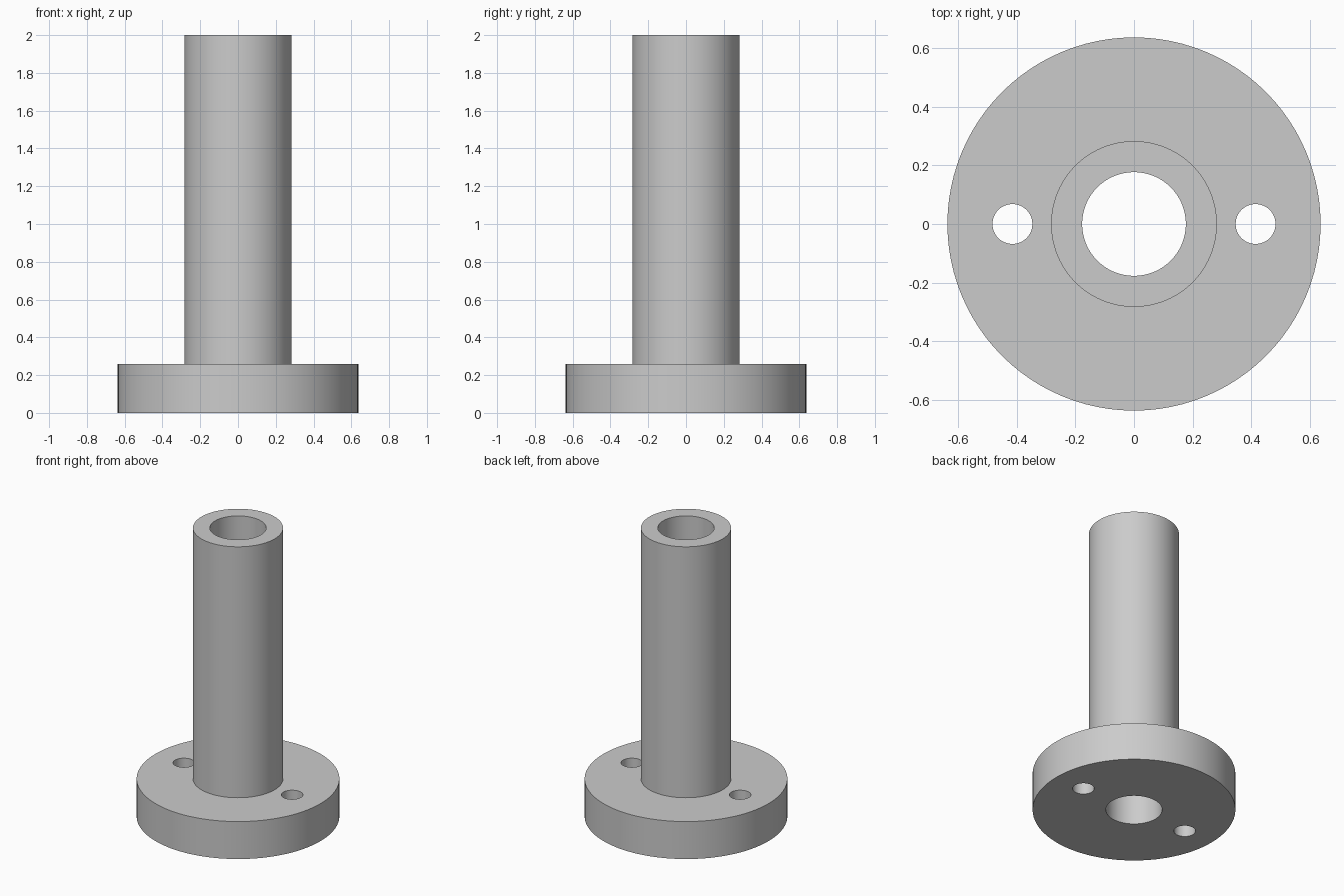
import bpy
import bmesh
import math

SEGMENTS = 96
FLANGE_R, FLANGE_H = 0.637, 0.26
TUBE_R, BORE_R, HEIGHT = 0.283, 0.177, 2.0
HOLE_R, HOLE_X = 0.068, 0.415

cube = bpy.data.objects.get("Cube")
if cube:
    bpy.data.objects.remove(cube, do_unlink=True)

# Plain grey material
grey = bpy.data.materials.new("grey")
grey.use_nodes = True
colour = (0.6, 0.6, 0.6, 1)
grey.diffuse_color = colour
grey.node_tree.nodes["Principled BSDF"].inputs["Base Color"].default_value = colour


def lathe(name, profile):
    """Revolve a closed (radius, height) profile around z."""
    bm = bmesh.new()
    verts = [bm.verts.new((r, 0, z)) for r, z in profile]
    edges = [bm.edges.new((v, verts[i - 1])) for i, v in enumerate(verts)]
    bmesh.ops.spin(bm, geom=verts + edges, cent=(0, 0, 0), axis=(0, 0, 1),
                   angle=math.tau, steps=SEGMENTS, use_merge=True)
    bmesh.ops.remove_doubles(bm, verts=bm.verts[:], dist=0.0001)
    bmesh.ops.recalc_face_normals(bm, faces=bm.faces[:])
    mesh = bpy.data.meshes.new(name)
    bm.to_mesh(mesh)
    bm.free()
    obj = bpy.data.objects.new(name, mesh)
    bpy.context.collection.objects.link(obj)
    mesh.materials.append(grey)
    return obj


def drill(target, x):
    """Cut a vertical through hole in the flange."""
    bpy.ops.mesh.primitive_cylinder_add(vertices=48, radius=HOLE_R, depth=1,
                                        location=(x, 0, 0))
    cutter = bpy.context.object
    cutter.hide_render = True
    cutter.data.materials.append(grey)
    mod = target.modifiers.new("bolt_hole", "BOOLEAN")
    mod.operation = "DIFFERENCE"
    mod.solver = "EXACT"
    mod.object = cutter
    bpy.context.view_layer.objects.active = target
    bpy.ops.object.modifier_apply(modifier=mod.name)
    bpy.data.objects.remove(cutter, do_unlink=True)


# Flange and hollow tube in one solid
body = lathe("flanged_tube", [
    (BORE_R, 0), (FLANGE_R, 0), (FLANGE_R, FLANGE_H),
    (TUBE_R, FLANGE_H), (TUBE_R, HEIGHT), (BORE_R, HEIGHT),
])

# Bolt holes either side of the tube
for side in (-1, 1):
    drill(body, side * HOLE_X)

# Smooth walls with crisp rims
bpy.ops.object.select_all(action="DESELECT")
body.select_set(True)
bpy.context.view_layer.objects.active = body
bpy.ops.object.shade_smooth_by_angle(angle=math.radians(30))
